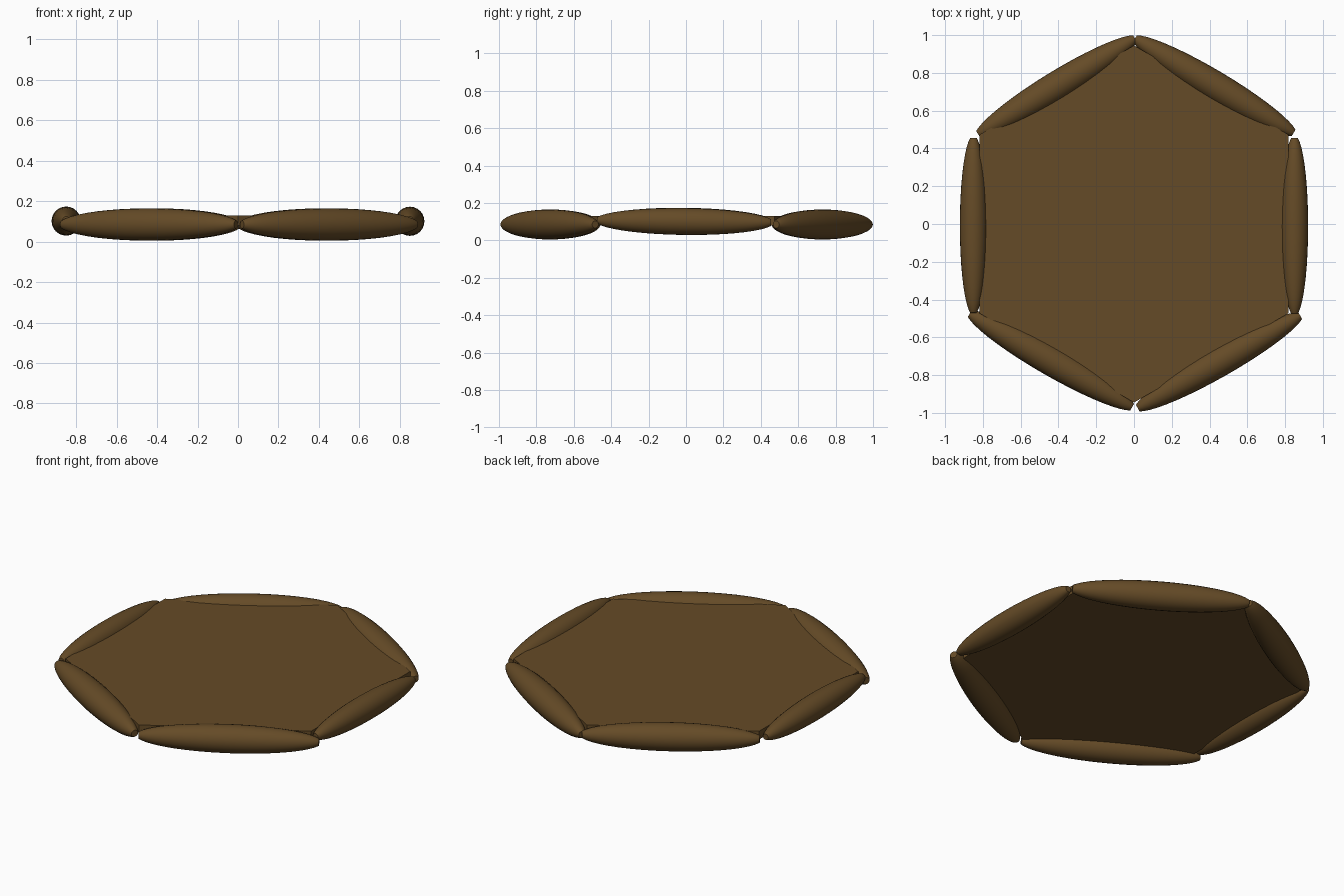
import bpy, bmesh, math
from mathutils import Vector

if "Cube" in bpy.data.objects:
    bpy.data.objects.remove(bpy.data.objects["Cube"])

wood = bpy.data.materials.new("brown_wood")
wood.diffuse_color = (0.13, 0.07, 0.02, 1)
wood.use_nodes = True
wood.node_tree.nodes["Principled BSDF"].inputs["Base Color"].default_value = wood.diffuse_color


def finish(name, bm, smooth):
    bmesh.ops.recalc_face_normals(bm, faces=bm.faces)
    me = bpy.data.meshes.new(name)
    bm.to_mesh(me)
    bm.free()
    me.materials.append(wood)
    ob = bpy.data.objects.new(name, me)
    bpy.context.collection.objects.link(ob)
    if smooth:
        bpy.context.view_layer.objects.active = ob
        ob.select_set(True)
        bpy.ops.object.shade_smooth_by_angle(angle=math.radians(40))
        ob.select_set(False)
    return ob


def log(name, a, b, radius, rings=20, sides=24):
    """Spindle-shaped log between two end points, with small blunt tips."""
    a, b = Vector(a), Vector(b)
    axis = b - a
    side = axis.cross(Vector((0, 0, 1))).normalized()
    up = side.cross(axis).normalized()
    bm = bmesh.new()
    loops = []
    for i in range(rings + 1):
        t = -math.cos(math.pi * i / rings)
        r = radius * math.sqrt(1 - (0.97 * t) ** 2)
        c = a + axis * (t + 1) / 2
        loops.append([bm.verts.new(c + r * (math.cos(q) * side + math.sin(q) * up))
                      for q in (2 * math.pi * k / sides for k in range(sides))])
    for p, n in zip(loops, loops[1:]):
        for k in range(sides):
            j = (k + 1) % sides
            bm.faces.new((p[k], p[j], n[j], n[k]))
    bm.faces.new(loops[0])
    bm.faces.new(loops[-1])
    finish(name, bm, True)


# Hexagonal floor plate
bm = bmesh.new()
ring = [bm.verts.new((0.945 * math.sin(k * math.pi / 3),
                      0.945 * math.cos(k * math.pi / 3), 0.08)) for k in range(6)]
face = bm.faces.new(ring)
ext = bmesh.ops.extrude_face_region(bm, geom=[face], use_keep_orig=True)
top = [v for v in ext["geom"] if isinstance(v, bmesh.types.BMVert)]
bmesh.ops.translate(bm, verts=top, vec=(0, 0, 0.05))
finish("floor_plate", bm, False)

# Border logs
log("log_left", (-0.85, -0.47, 0.107), (-0.85, 0.455, 0.097), 0.072)
log("log_right", (0.85, -0.475, 0.107), (0.85, 0.455, 0.095), 0.072)
log("log_back_left", (-0.825, 0.475, 0.085), (0.005, 0.982, 0.085), 0.08)
log("log_back_right", (0.005, 0.982, 0.085), (0.845, 0.482, 0.085), 0.08)
log("log_front_left", (-0.87, -0.475, 0.085), (-0.01, -0.97, 0.085), 0.08)
log("log_front_right", (0.02, -0.975, 0.085), (0.88, -0.485, 0.085), 0.08)
